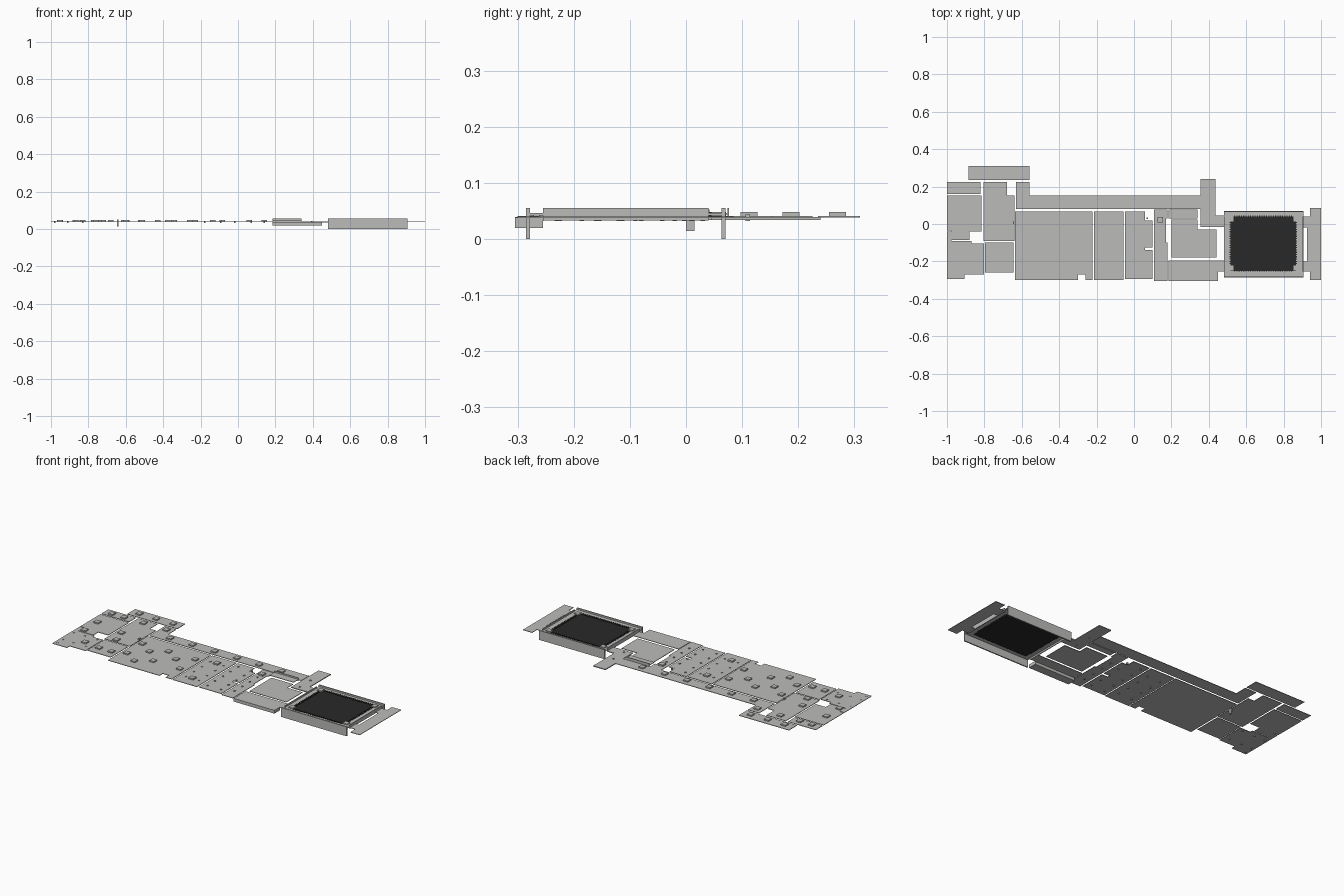
import bpy, bmesh


def mat(name, v):
    m = bpy.data.materials.new(name)
    m.diffuse_color = (v, v, v * 0.98, 1)
    return m


GREY = mat("light_grey_metal", 0.50)
DARK = mat("dark_grille", 0.022)


def finish(name, bm, m):
    bmesh.ops.recalc_face_normals(bm, faces=bm.faces)
    me = bpy.data.meshes.new(name)
    bm.to_mesh(me)
    bm.free()
    me.materials.append(m)
    ob = bpy.data.objects.new(name, me)
    bpy.context.collection.objects.link(ob)
    return ob


def plate(name, pts, top=0.041, t=0.003, m=GREY):
    """Flat outline extruded downward from its top height."""
    bm = bmesh.new()
    f = bm.faces.new([bm.verts.new((x, y, top)) for x, y in pts])
    r = bmesh.ops.extrude_face_region(bm, geom=[f])
    for v in r["geom"]:
        if isinstance(v, bmesh.types.BMVert):
            v.co.z -= t
    return finish(name, bm, m)


def rect(x0, x1, y0, y1):
    return [(x0, y0), (x1, y0), (x1, y1), (x0, y1)]


def add_box(bm, x0, x1, y0, y1, z0, z1):
    r = bmesh.ops.create_cube(bm, size=1)
    for v in r["verts"]:
        v.co = ((x0 + x1) / 2 + v.co.x * (x1 - x0),
                (y0 + y1) / 2 + v.co.y * (y1 - y0),
                (z0 + z1) / 2 + v.co.z * (z1 - z0))


def boxes(name, items, m=GREY):
    bm = bmesh.new()
    for b in items:
        add_box(bm, *b)
    return finish(name, bm, m)


# Left group of plates
plate("rear_tab_plate", rect(-0.885, -0.56, 0.235, 0.31))
plate("rear_left_plate", rect(-1, -0.82, 0.16, 0.225))
plate("left_plate", [(-1, -0.035), (-0.975, -0.035), (-0.975, -0.085), (-0.88, -0.085),
                     (-0.88, -0.04), (-0.815, -0.04), (-0.815, 0.152), (-1, 0.152)])
plate("left_edge_plate", [(-1, -0.295), (-0.905, -0.295), (-0.905, -0.27), (-0.802, -0.27),
                          (-0.802, -0.105), (-0.87, -0.105), (-0.87, -0.09), (-1, -0.09)])
plate("left_link_plate", rect(-1, -0.975, -0.09, -0.04))
plate("left_inner_plate", [(-0.805, -0.09), (-0.64, -0.09), (-0.64, 0.152), (-0.68, 0.152),
                           (-0.68, 0.225), (-0.805, 0.225)])
plate("left_small_plate", rect(-0.797, -0.645, -0.26, -0.098))

# Middle plates
plate("rear_rail", [(-0.632, 0.08), (0.355, 0.08), (0.355, 0.152), (-0.56, 0.152),
                    (-0.56, 0.225), (-0.632, 0.225)])
plate("main_plate", [(-0.635, -0.30), (-0.30, -0.30), (-0.30, -0.27), (-0.26, -0.27),
                     (-0.26, -0.30), (-0.222, -0.30), (-0.222, 0.068), (-0.635, 0.068)])
plate("centre_plate", rect(-0.215, -0.057, -0.30, 0.068), 0.040)
plate("slotted_plate", [(-0.048, -0.295), (0.098, -0.295), (0.098, -0.14), (0.06, -0.14),
                        (0.06, -0.125), (0.098, -0.125), (0.098, 0.02), (0.06, 0.02),
                        (0.06, 0.068), (-0.048, 0.068)], 0.039)
plate("narrow_plate", [(0.107, -0.305), (0.18, -0.305), (0.18, -0.10), (0.17, -0.10),
                       (0.17, 0.03), (0.18, 0.03), (0.18, 0.078), (0.107, 0.078)], 0.039)
plate("rear_tab", rect(0.185, 0.34, 0.03, 0.077), 0.046)
boxes("rear_tab_lip", [(0.185, 0.34, 0.074, 0.077, 0.036, 0.055)])
plate("inner_square_plate", [(0.20, -0.18), (0.44, -0.18), (0.44, -0.03), (0.34, -0.03),
                             (0.34, 0.025), (0.20, 0.025)], 0.037)
plate("cross_arm", [(0.355, -0.015), (0.48, -0.015), (0.48, 0.045), (0.435, 0.045),
                    (0.435, 0.24), (0.355, 0.24)], 0.039, 0.005)
plate("front_bracket", [(0.185, -0.305), (0.45, -0.305), (0.45, -0.255), (0.48, -0.255),
                        (0.48, -0.195), (0.185, -0.195)], 0.038)
boxes("front_bracket_step", [(0.185, 0.45, -0.305, -0.255, 0.019, 0.036)])
boxes("left_down_tab", [(-0.648, -0.64, 0.0, 0.015, 0.014, 0.05)])

# Frame tray: flat ring, deep side walls, shallow end walls, corner pads
X0, X1, Y0, Y1 = 0.48, 0.905, -0.285, 0.07
boxes("tray_frame", [
    (X0, X1, Y0, -0.25, 0.042, 0.046), (X0, X1, 0.04, Y1, 0.042, 0.046),
    (X0, 0.517, -0.25, 0.04, 0.042, 0.046), (0.865, X1, -0.25, 0.04, 0.042, 0.046)])
boxes("tray_side_walls", [(X0, X1, y, y + 0.007, 0.0, 0.055) for y in (Y0, Y1 - 0.007)])
boxes("tray_end_walls", [(x, x + 0.005, -0.255, 0.04, 0.033, 0.055) for x in (X0, X1 - 0.005)])
pads = [(x, y) for x in (0.517, 0.868) for y in (-0.235, 0.028)]
boxes("corner_pads", [(x - 0.014, x + 0.014, y - 0.014, y + 0.014, 0.042, 0.052) for x, y in pads])

# Dark grille with toothed edges
grille = [(0.517, 0.865, -0.25, 0.04, 0.038, 0.044)]
for i in range(26):
    x = 0.535 + i * 0.0122
    grille += [(x, x + 0.006, y, y + 0.012, 0.04, 0.048) for y in (-0.255, 0.033)]
for i in range(19):
    y = -0.215 + i * 0.0122
    grille += [(x, x + 0.012, y, y + 0.006, 0.04, 0.048) for x in (0.511, 0.859)]
boxes("grille", grille, DARK)

# Right end plate with slot and notches
plate("right_end_plate", [(1, -0.30), (1, 0.085), (0.94, 0.085), (0.94, 0.04), (0.905, 0.04),
                          (0.905, -0.02), (0.925, -0.02), (0.925, -0.20), (0.905, -0.20),
                          (0.905, -0.255), (0.94, -0.255), (0.94, -0.30)], 0.040)

# Raised square blocks
blocks = [(x, y) for x in (-0.60, -0.43, -0.257) for y in (-0.03, -0.173)]
blocks += [(x, -0.088) for x in (-0.513, -0.342)] + [(-0.513, -0.23), (-0.513, -0.173 + 0.085)][:1]
blocks += [(-0.952, 0.056), (-0.952, -0.064), (-0.77, 0.019), (-0.743, -0.067), (-0.862, -0.187),
           (-0.76, -0.203), (-0.68, -0.203), (-0.135, -0.003), (-0.135, -0.23), (0.14, 0.023)]
blocks += [(-0.52 + i * 0.145, 0.112) for i in range(6)]
blocks += [(x, 0.187) for x in (-0.95, -0.87, -0.745, -0.596)]
blocks += [(x, 0.27) for x in (-0.83, -0.72, -0.61)]
H = 0.015
boxes("raised_blocks", [(x - H, x + H, y - H, y + H, 0.039, 0.048) for x, y in blocks])

# Small square studs
studs = [(x, y) for x in (-0.98, -0.91, -0.83) for y in (-0.12, -0.225)]
studs += [(-0.98, -0.275), (0.395, 0.11), (0.395, 0.01)]
studs += [(x, y) for x in (-0.178, -0.092) for y in (-0.003, -0.08, -0.155, -0.23)]
studs += [(x, 0.03 - i * 0.072) for x in (-0.018, 0.07) for i in range(5)]
studs += [(0.14, -0.02 - i * 0.07) for i in range(4)]
S = 0.004
boxes("studs", [(x - S, x + S, y - S, y + S, 0.032, 0.043) for x, y in studs])
